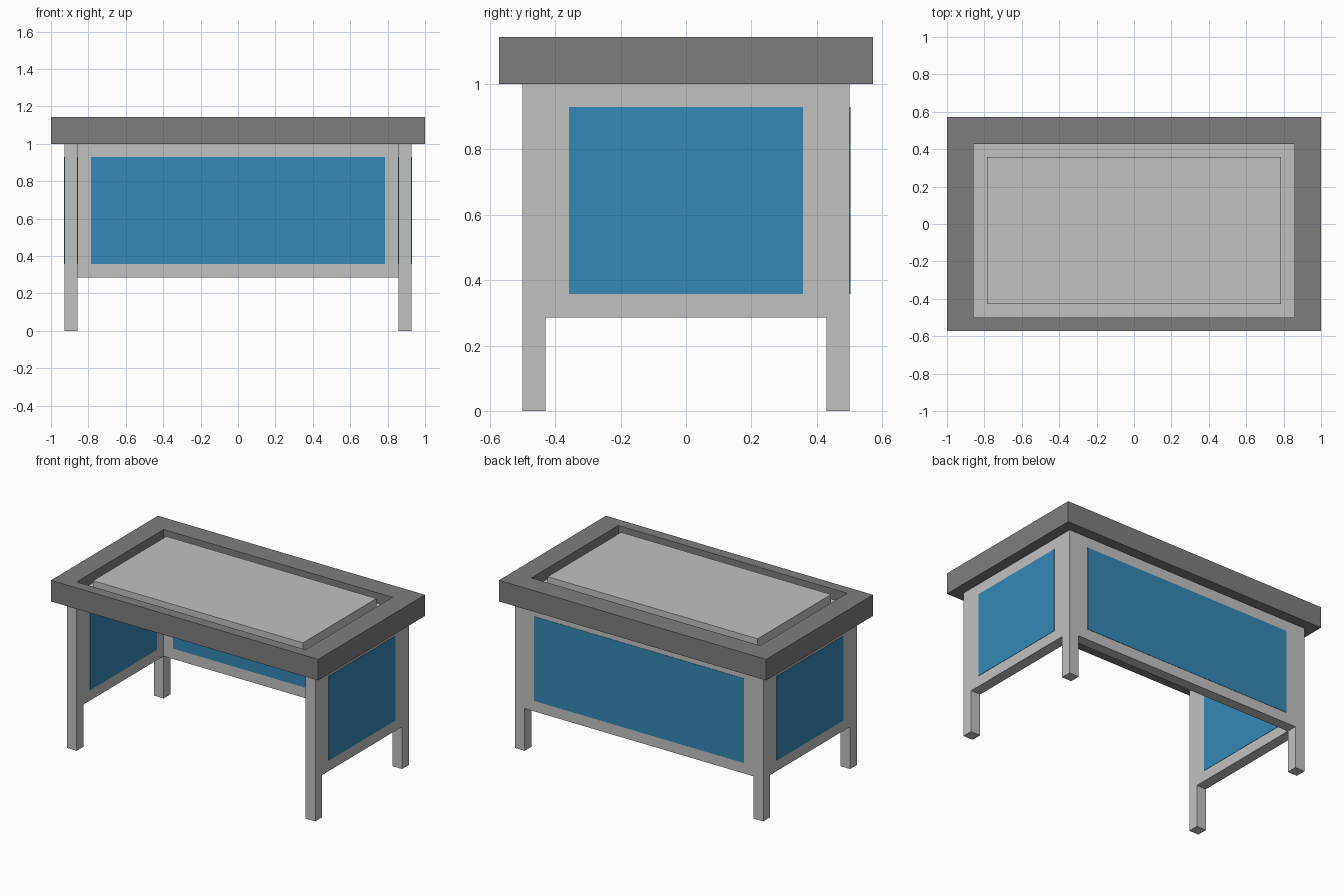
import bpy, bmesh

if "Cube" in bpy.data.objects:
    bpy.data.objects.remove(bpy.data.objects["Cube"])

U = 1 / 14  # module: every size is a multiple of this


def material(name, rgb):
    m = bpy.data.materials.new(name)
    m.diffuse_color = (*rgb, 1)
    m.use_nodes = True
    m.node_tree.nodes["Principled BSDF"].inputs["Base Color"].default_value = m.diffuse_color
    return m


DARK = material("dark grey", (0.21, 0.21, 0.21))
LIGHT = material("light grey", (0.53, 0.54, 0.53))
BLUE = material("blue", (0.036, 0.25, 0.47))


def finish(bm, name, mats):
    bmesh.ops.recalc_face_normals(bm, faces=bm.faces)
    me = bpy.data.meshes.new(name)
    bm.to_mesh(me)
    bm.free()
    for m in mats:
        me.materials.append(m)
    ob = bpy.data.objects.new(name, me)
    bpy.context.collection.objects.link(ob)
    return ob


def loft(name, loops, mats):
    """Skin between point loops and cap both ends; last cap takes the last material."""
    bm = bmesh.new()
    rings = [[bm.verts.new(p) for p in loop] for loop in loops]
    n = len(rings[0])
    for a, b in zip(rings, rings[1:]):
        for i in range(n):
            j = (i + 1) % n
            bm.faces.new((a[i], a[j], b[j], b[i]))
    bm.faces.new(rings[0])
    bm.faces.new(rings[-1]).material_index = len(mats) - 1
    return finish(bm, name, mats)


def rect(x, y0, y1, z):
    return [(sx * U, sy * U, z * U) for sx, sy in ((-x, y0), (x, y0), (x, y1), (-x, y1))]


def box(name, x0, x1, y0, y1, z0, z1, mat):
    loops = [[(x * U, y * U, z * U) for x, y in ((x0, y0), (x1, y0), (x1, y1), (x0, y1))]
             for z in (z0, z1)]
    return loft(name, loops, [mat])


# Table top: heavy rim with a recessed light floor, set nearer the front
loft("top_rim", [rect(14, -8, 8, 14), rect(14, -8, 8, 16),
                 rect(12, -7, 6, 16), rect(12, -7, 6, 15)], [DARK, LIGHT])

# Raised work surface standing in the recess
box("work_surface", -11, 11, -6, 5, 15, 16, LIGHT)

# Side walls with their legs as one extruded profile, and blue panels through them
outline = [(-7, 0), (-6, 0), (-6, 4), (6, 4), (6, 0), (7, 0), (7, 14), (-7, 14)]
E = 0.03  # panel stands this far proud of the wall on each side
for side, s in (("left", -1), ("right", 1)):
    loft(side + "_wall_and_legs",
         [[(s * x * U, y * U, z * U) for y, z in outline] for x in (12, 13)], [LIGHT])
    x0, x1 = sorted((s * (12 - E), s * (13 + E)))
    box(side + "_panel", x0, x1, -5, 5, 5, 13, BLUE)

# Back wall between the side walls, with its blue panel
box("back_wall", -12, 12, 6, 7, 4, 14, LIGHT)
box("back_panel", -11, 11, 6 - E, 7 + E, 5, 13, BLUE)
